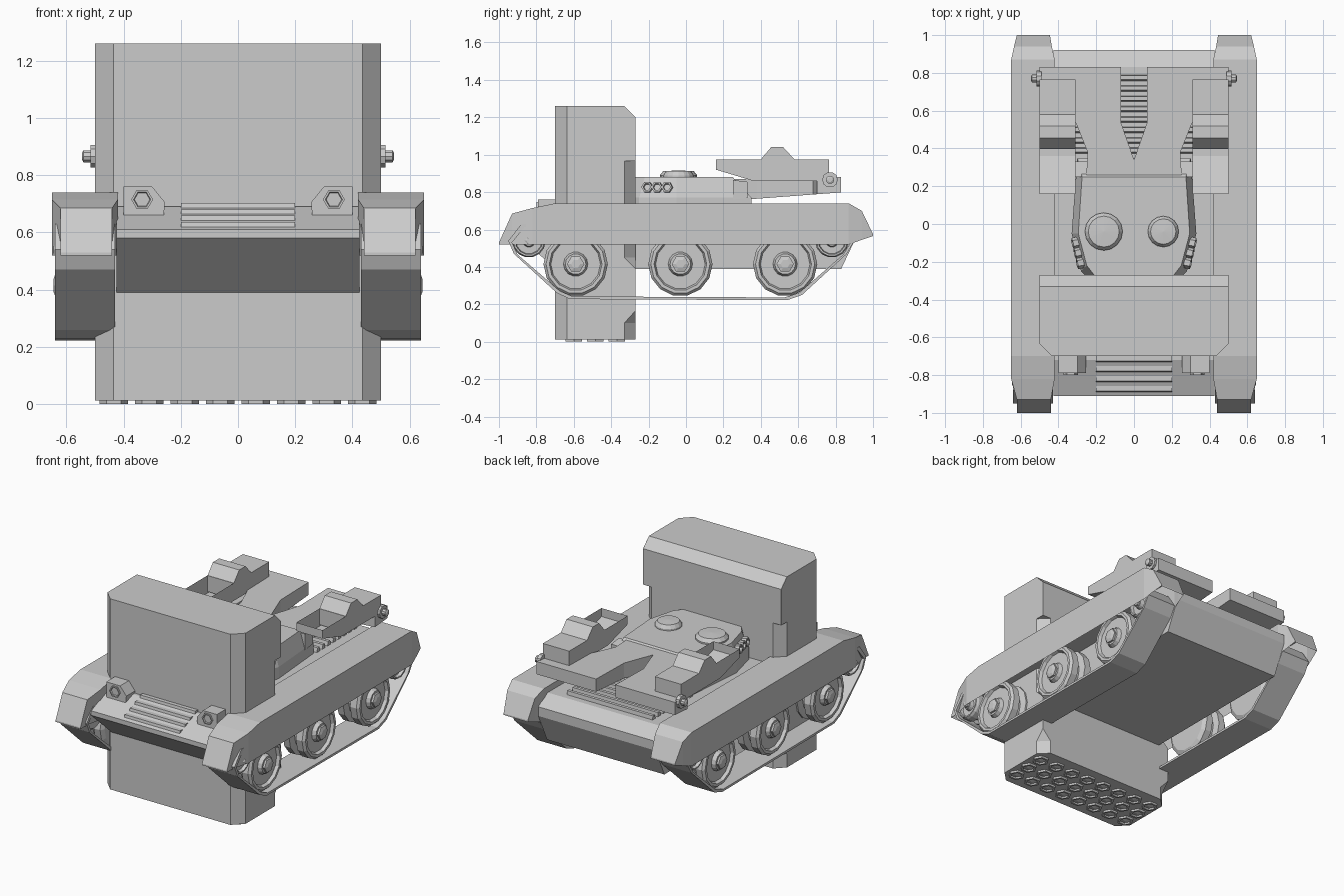
import bpy, bmesh
from math import sin, cos, pi
from mathutils import Vector

if "Cube" in bpy.data.objects:
    bpy.data.objects.remove(bpy.data.objects["Cube"])


def loft(name, rings, mirror=False, open_test=None):
    """Skin equal-length rings, cap both ends, optionally drop faces and mirror in x."""
    bm = bmesh.new()
    vs = [[bm.verts.new(p) for p in r] for r in rings]
    n = len(rings[0])
    for a, b in zip(vs, vs[1:]):
        for i in range(n):
            j = (i + 1) % n
            bm.faces.new((a[i], a[j], b[j], b[i]))
    bm.faces.new(vs[0][::-1])
    bm.faces.new(vs[-1])
    bmesh.ops.recalc_face_normals(bm, faces=bm.faces)
    if open_test:
        bm.normal_update()
        drop = [f for f in bm.faces if open_test(f)]
        bmesh.ops.delete(bm, geom=drop, context='FACES')
    me = bpy.data.meshes.new(name)
    bm.to_mesh(me)
    bm.free()
    ob = bpy.data.objects.new(name, me)
    bpy.context.collection.objects.link(ob)
    if mirror:
        ob.modifiers.new("Mirror", 'MIRROR')
    return ob


def side_prism(name, yz, x0, x1, mirror=False, open_test=None):
    return loft(name, [[(x, y, z) for y, z in yz] for x in (x0, x1)], mirror, open_test)


def lathe(name, center, axis, profile, n, mirror=False):
    """Revolve (radius, distance along axis) points about an axis."""
    c, d = Vector(center), Vector(axis).normalized()
    u = d.cross(Vector((0, 0, 1)) if abs(d.z) < .9 else Vector((0, 1, 0))).normalized()
    v = d.cross(u)
    rings = [[c + d * h + (u * cos(2 * pi * i / n) + v * sin(2 * pi * i / n)) * max(r, .001)
              for i in range(n)] for r, h in profile]
    return loft(name, rings, mirror)


def box(name, x0, x1, y0, y1, z0, z1, mirror=False):
    return side_prism(name, [(y0, z0), (y1, z0), (y1, z1), (y0, z1)], x0, x1, mirror)


# Hull
side_prism("hull", [(-.70, .39), (-.91, .58), (-.91, .61), (-.72, .69), (.83, .70),
                    (.92, .64), (.92, .58), (.83, .39)], -.425, .425)

# Track guards, hollow underneath
guard = [(-1, .44, .62, .53, .52), (-.93, .44, .62, .685, .52), (-.82, .42, .65, .715, .52),
         (-.70, .42, .65, .74, .52), (.87, .42, .65, .74, .52), (.94, .435, .635, .70, .545),
         (1, .445, .62, .575, .565)]
loft("track_guard", [[(a, y, zb), (b, y, zb), (b, y, zt), (a, y, zt)] for y, a, b, zt, zb in guard],
     True, lambda f: f.normal.z < -.85)

# Track belts: closed band built from an outer path and a shrunken inner path
path = [(-.95, .54), (-.92, .47), (-.69, .26), (-.62, .228), (.54, .222), (.62, .25),
        (.86, .47), (.90, .54), (.84, .63), (-.88, .63)]
bm = bmesh.new()
mid = Vector((-.03, .42))
rows = []
for y, z in path:
    d = Vector((y, z)) - mid
    iy, iz = mid.x + d.x * .978, mid.y + d.y * .925
    rows.append([bm.verts.new(p) for p in
                 ((.43, y, z), (.64, y, z), (.64, iy, iz), (.43, iy, iz))])
for a, b in zip(rows, rows[1:] + rows[:1]):
    for i in range(4):
        j = (i + 1) % 4
        bm.faces.new((a[i], a[j], b[j], b[i]))
bmesh.ops.recalc_face_normals(bm, faces=bm.faces)
me = bpy.data.meshes.new("track_belt")
bm.to_mesh(me)
bm.free()
belt = bpy.data.objects.new("track_belt", me)
bpy.context.collection.objects.link(belt)
belt.modifiers.new("Mirror", 'MIRROR')

# Road wheels and small end wheels
for y, z, r in ((-.59, .415, .172), (-.03, .415, .172), (.53, .415, .172),
                (-.84, .54, .09), (.78, .54, .09)):
    lathe("wheel", (0, y, z), (1, 0, 0),
          [(0, .45), (r * .85, .45), (r, .465), (r, .51), (r * .75, .52), (r * .75, .55), (r, .56),
           (r, .605), (r * .92, .62), (r * .82, .62), (r * .77, .60), (r * .38, .60),
           (r * .32, .625), (0, .625)], 14, True)
    lathe("wheel_hub", (0, y, z), (1, 0, 0),
          [(r * .27, .62), (r * .27, .638), (r * .14, .645), (0, .645)], 6, True)

# Front grille slats
for i in range(4):
    y = -.88 + i * .053
    z = .622 + i * .0225
    side_prism("front_slat", [(y - .012, z - .02), (y + .025, z - .01), (y + .022, z + .014),
                              (y - .005, z + .014)], -.2, .2)

# Headlights
lamp = [(.26, .655), (.40, .655), (.40, .76), (.30, .76), (.255, .705)]
loft("headlight_housing", [[(x, y, z) for x, z in lamp] for y in (-.79, -.68)], True)
lathe("headlight_lens", (.335, -.78, .715), (0, -1, 0),
      [(.038, 0), (.038, .02), (.03, .02), (.027, .012), (0, .012)], 6, True)

# Tall launcher block: (height, rear corner chamfer, rear y)
levels = [(.013, .06, -.27), (.10, .06, -.27), (.165, .001, -.27), (.39, .001, -.27),
          (.45, .06, -.27), (.965, .06, -.27), (.965, .001, -.27), (1.20, .001, -.27),
          (1.26, .001, -.33)]
rings = []
for z, c, yb in levels:
    half = [(.435, -.70), (.50, -.635), (.50, yb - c), (.50 - c, yb)]
    rings.append([(x, y, z) for x, y in half] + [(-x, y, z) for x, y in half[::-1]])
loft("launcher_block", rings)

# Launch tubes in the underside
for row in range(3):
    for col in range(8):
        lathe("launch_tube", (-.434 + .124 * col, -.60 + .115 * row, .014), (0, 0, -1),
              [(.05, 0), (.05, .014), (.036, .014), (.034, .004), (0, .011)], 6)

# Turret
low = [(.30, .35), (.33, -.05), (.28, -.25), (.20, -.33)]
high = [(.275, .25), (.295, -.05), (.25, -.22), (.18, -.31)]
rings = []
for pts, z in ((low, .69), (low, .77), (high, .88)):
    rings.append([(x, y, z) for x, y in pts] + [(-x, y, z) for x, y in pts[::-1]])
loft("turret", rings)

# Hatches
for x, r in ((-.16, .10), (.155, .082)):
    lathe("hatch", (x, -.04, .87), (0, 0, 1),
          [(r, 0), (r, .02), (r * .82, .042), (0, .046)], 16)

# Turret side dischargers
for i in range(3):
    lathe("discharger", (.308 - i * .012, -.10 - i * .053, .825), (1, -.22, .15),
          [(.03, -.03), (.03, .018), (.02, .018), (.018, .004), (0, .004)], 6, True)

# Rear deck louvres
for i in range(8):
    y = .37 + i * .055
    side_prism("rear_louvre", [(y, .69), (y + .035, .69), (y + .03, .725), (y + .01, .725)],
               -.31, .31)

# Rear arms: plan outline with sloping bottom and top
plan = [(0, .22), (0, .34), (.07, .54), (.07, .83), (.50, .83), (.50, .70), (.31, .68),
        (.31, .54), (.245, .38), (.255, .22)]
loft("rear_arm", [[(x, y, .755 + (y - .25) * .075) for x, y in plan],
                  [(x, y, .87 + (y - .25) * .02) for x, y in plan]], True)

# Arm pods with an open tray at the front end
pod = [(.16, .92), (.16, .975), (.40, .975), (.455, 1.04), (.52, 1.04), (.58, .975),
       (.765, .975), (.765, .86), (.36, .86)]
side_prism("arm_pod", pod, .31, .50, True,
           lambda f: f.normal.z > .95 and f.calc_center_median().y < .35)
box("tray_back", .311, .499, .398, .402, .87, .975, True)
side_prism("arm_bracket", [(.25, .76), (.33, .77), (.33, .855), (.25, .865)], .20, .31, True)

# Pivot pins
lathe("pivot_pin", (0, .77, .866), (1, 0, 0),
      [(.042, .49), (.042, .515), (.022, .515), (.022, .54), (.012, .545)], 10, True)
